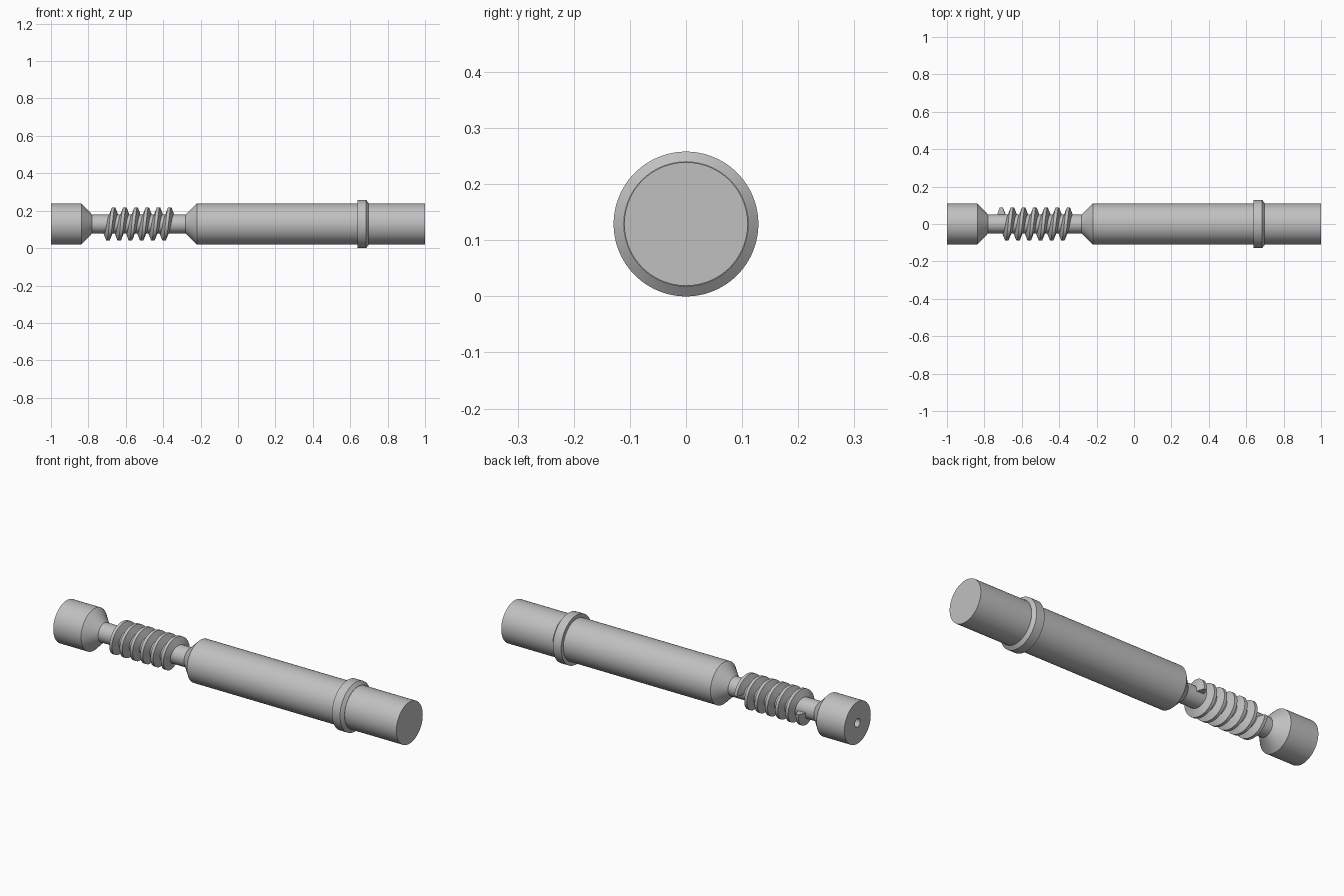
import bpy, bmesh, math

cube = bpy.data.objects.get("Cube")
if cube:
    bpy.data.objects.remove(cube)

AXIS_Z = 0.129
SEGMENTS = 96

steel = bpy.data.materials.new("light_grey_steel")
steel.use_nodes = True
grey = (0.53, 0.53, 0.53, 1)
steel.diffuse_color = grey
steel.node_tree.nodes["Principled BSDF"].inputs["Base Color"].default_value = grey


def ring_point(x, radius, angle):
    return (x, radius * math.cos(angle), AXIS_Z + radius * math.sin(angle))


def finish(name, bm):
    bmesh.ops.recalc_face_normals(bm, faces=bm.faces)
    mesh = bpy.data.meshes.new(name)
    bm.to_mesh(mesh)
    bm.free()
    mesh.materials.append(steel)
    obj = bpy.data.objects.new(name, mesh)
    bpy.context.collection.objects.link(obj)
    bpy.ops.object.select_all(action="DESELECT")
    obj.select_set(True)
    bpy.context.view_layer.objects.active = obj
    bpy.ops.object.shade_smooth_by_angle(angle=math.radians(25))
    return obj


def skin(bm, rows, closed):
    """Join neighbouring rows of vertices with quads."""
    for a, b in zip(rows, rows[1:]):
        n = len(a)
        for i in range(n if closed else n - 1):
            j = (i + 1) % n
            bm.faces.new((a[i], a[j], b[j], b[i]))
    bm.faces.new(rows[0])
    bm.faces.new(rows[-1])


def lathe(name, profile):
    """Turn (x, radius) points around the shaft axis, capping both ends."""
    bm = bmesh.new()
    rows = [[bm.verts.new(ring_point(x, r, math.tau * i / SEGMENTS))
             for i in range(SEGMENTS)] for x, r in profile]
    skin(bm, rows, True)
    return finish(name, bm)


# Shaft: drilled head, tapered shoulder, neck, main barrel with chamfered collar
lathe("shaft", [
    (-0.92, 0.022), (-1.0, 0.022), (-1.0, 0.11), (-0.838, 0.11),
    (-0.78, 0.05), (-0.28, 0.05), (-0.22, 0.11), (0.638, 0.11),
    (0.638, 0.129), (0.685, 0.129), (0.699, 0.111), (0.699, 0.11),
    (1.0, 0.11),
])

# Worm thread: left-handed helix with a trapezoid section
PITCH, TURNS, START = 0.06, 6, -0.71
section = [(-0.023, 0.047), (-0.008, 0.088), (0.008, 0.088), (0.023, 0.047)]
bm = bmesh.new()
rows = []
steps = TURNS * SEGMENTS
for k in range(steps + 1):
    turn = k / SEGMENTS
    rows.append([bm.verts.new(ring_point(START + PITCH * turn + dx, r, -math.tau * turn))
                 for dx, r in section])
skin(bm, rows, True)
finish("worm_thread", bm)
